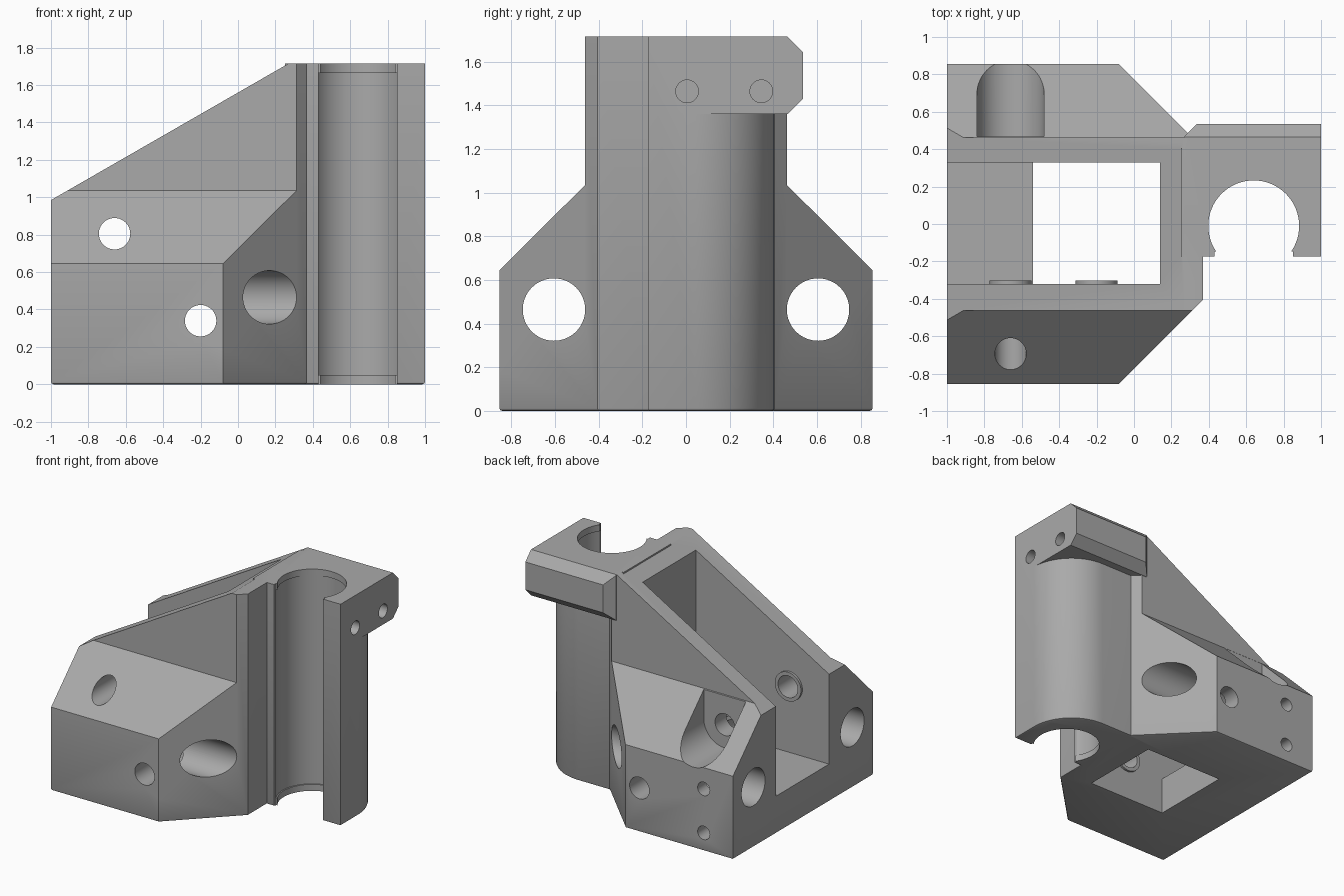
import bpy, bmesh, math

if "Cube" in bpy.data.objects:
    bpy.data.objects.remove(bpy.data.objects["Cube"])

grey = bpy.data.materials.new("plain grey")
grey.use_nodes = True
grey.diffuse_color = (0.4, 0.4, 0.4, 1)
grey.node_tree.nodes["Principled BSDF"].inputs["Base Color"].default_value = grey.diffuse_color

TOP = 1.715


def prism(name, points, axis, low, high, base_bevel=0):
    """Extrude a 2D outline along x, y or z."""
    place = {"x": lambda a, b, t: (t, a, b),
             "y": lambda a, b, t: (a, t, b),
             "z": lambda a, b, t: (a, b, t)}[axis]
    bm = bmesh.new()
    rings = [[bm.verts.new(place(a, b, t)) for a, b in points] for t in (low, high)]
    bm.faces.new(rings[0])
    bm.faces.new(rings[1])
    for i in range(len(points)):
        j = (i + 1) % len(points)
        bm.faces.new((rings[0][i], rings[0][j], rings[1][j], rings[1][i]))
    bmesh.ops.recalc_face_normals(bm, faces=bm.faces)
    if base_bevel:
        edges = [e for e in bm.edges if all(abs(v.co.z) < 1e-5 for v in e.verts)]
        bmesh.ops.bevel(bm, geom=edges, offset=base_bevel, segments=2,
                        profile=0.5, affect="EDGES")
    mesh = bpy.data.meshes.new(name)
    bm.to_mesh(mesh)
    bm.free()
    mesh.materials.append(grey)
    obj = bpy.data.objects.new(name, mesh)
    bpy.context.collection.objects.link(obj)
    return obj


def arc(cx, cy, r, start=0, end=360, steps=64):
    count = steps if end - start == 360 else steps + 1
    angles = [math.radians(start + (end - start) * i / steps) for i in range(count)]
    return [(cx + r * math.cos(a), cy + r * math.sin(a)) for a in angles]


def rect(a0, a1, b0, b1):
    return [(a0, b0), (a1, b0), (a1, b1), (a0, b1)]


def combine(target, tool, operation):
    """Apply a boolean and discard the tool."""
    mod = target.modifiers.new("combine", "BOOLEAN")
    mod.operation, mod.object, mod.solver = operation, tool, "EXACT"
    bpy.context.view_layer.objects.active = target
    bpy.ops.object.modifier_apply(modifier=mod.name)
    bpy.data.objects.remove(tool)


def cut(*args):
    combine(bracket, prism("cutter", *args), "DIFFERENCE")


# Main body: plan outline limited by the shouldered end section and sloping top
half = [(-1, 0.855), (-0.08, 0.855), (0.37, 0.405)]
plan = half + [(x, -y) for x, y in reversed(half)]
bracket = prism("carriage_bracket", plan, "z", 0, TOP, 0.014)

side = [(0.855, -0.1), (0.855, 0.645), (0.463, 1.035), (0.463, 2)]
section = side + [(-y, z) for y, z in reversed(side)]
combine(bracket, prism("end_section", section, "x", -1.2, 0.6), "INTERSECT")
slope = [(-1.2, -0.1), (0.6, -0.1), (0.6, 2), (0.27, 2), (0.27, TOP), (-1.2, 0.87)]
combine(bracket, prism("sloping_top", slope, "y", -1.2, 1.2), "INTERSECT")

# Bearing holder with one rounded back corner
holder = [(0.25, -0.175), (1, -0.175)] + arc(0.64, 0.045, 0.36, 0, 90, 20) + [(0.25, 0.405)]
combine(bracket, prism("bearing_holder", holder, "z", 0, TOP, 0.014), "UNION")

# Chamfered clamp block at the top of the holder
clamp_plan = [(0.27, 0), (1, 0), (1, 0.535), (0.335, 0.535), (0.27, 0.47)]
clamp = prism("clamp_block", clamp_plan, "z", 1.3, TOP)
clamp_side = [(-0.2, 1.36), (0.465, 1.36), (0.535, 1.43), (0.535, 1.645),
              (0.465, TOP), (0.465, 2), (-0.2, 2)]
combine(clamp, prism("clamp_section", clamp_side, "x", 0, 1.2), "INTERSECT")
combine(bracket, clamp, "UNION")

# Bearing bore, wider middle seat and front opening
cut(arc(0.64, -0.01, 0.243), "z", -0.1, 2)
cut(arc(0.64, -0.01, 0.252), "z", 0.05, 1.665)
cut(rect(0.43, 0.85, -0.5, -0.148), "z", -0.1, 2)

# Central channel, open at the end, and window through the base
cut(rect(-1.2, 0.14, -0.32, 0.33), "z", 0.29, 2)
cut(rect(-0.54, 0.14, -0.32, 0.33), "z", -0.1, 1)

# Raised rings inside the channel, then the cross holes through both walls
cross_holes = [(-0.66, 0.805), (-0.2, 0.34)]
for x, z in cross_holes:
    combine(bracket, prism("ring", arc(x, z, 0.112), "y", -0.4, -0.302), "UNION")
for x, z in cross_holes:
    cut(arc(x, z, 0.084), "y", -1, 1)

# Round-bottomed recess in the back shoulder
recess = arc(-0.66, 0.805, 0.18, 180, 360, 32) + [(-0.48, 2), (-0.84, 2)]
cut(recess, "y", 0.468, 1)

# Long rod holes through both shoulders
for y in (-0.605, 0.605):
    cut(arc(y, 0.465, 0.143), "x", -1.2, 0.6)

# Small screw holes in the back face and the clamp block
for z in (0.14, 0.48):
    cut(arc(-0.75, z, 0.052, 0, 360, 32), "y", 0.6, 1)
for y, start in ((0.005, 0.91), (0.345, 0.5)):
    cut(arc(y, 1.465, 0.052, 0, 360, 32), "x", start, 1.2)

# Smooth curved walls, keep the edges crisp
bpy.ops.object.select_all(action="DESELECT")
bracket.select_set(True)
bpy.context.view_layer.objects.active = bracket
bpy.ops.object.shade_smooth_by_angle(angle=math.radians(30))
